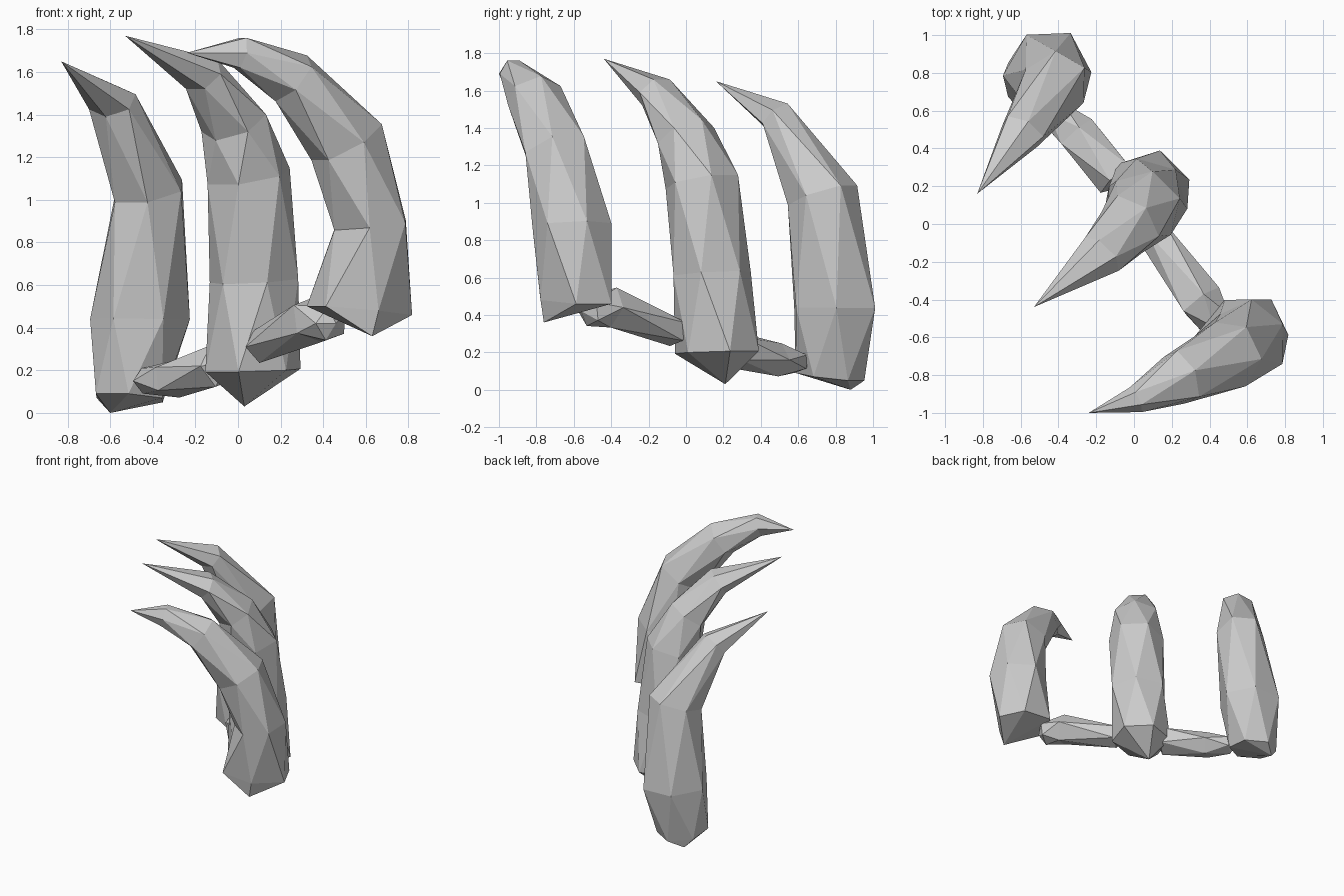
import bpy, bmesh
from math import cos, sin, tau
from mathutils import Vector

if "Cube" in bpy.data.objects:
    bpy.data.objects.remove(bpy.data.objects["Cube"])


def loft(name, heading, start, rings, tip, sides=6):
    """Faceted tube: staggered rings (x, y, z, half width, half depth), closed to a point at both ends."""
    bm = bmesh.new()
    side = Vector((heading[1], -heading[0], 0)).normalized()
    centres = [Vector(r[:3]) for r in rings] + [Vector(tip)]
    loops = []
    for k, (x, y, z, w, d) in enumerate(rings):
        tangent = (centres[k + 1] - centres[max(k - 1, 0)]).normalized()
        depth = side.cross(tangent).normalized()
        loop = []
        for i in range(sides):
            a = tau * (i + k / 2) / sides
            loop.append(bm.verts.new(centres[k] + 1.04 * (side * w * cos(a) + depth * d * sin(a))))
        loops.append(loop)
    for a, b in zip(loops, loops[1:]):
        for i in range(sides):
            j = (i + 1) % sides
            bm.faces.new((a[i], a[j], b[i]))
            bm.faces.new((a[j], b[j], b[i]))
    for loop, end in ((loops[0], start), (loops[-1], tip)):
        apex = bm.verts.new(end)
        for i in range(sides):
            bm.faces.new((loop[i], loop[(i + 1) % sides], apex))
    bmesh.ops.recalc_face_normals(bm, faces=bm.faces)
    mesh = bpy.data.meshes.new(name)
    bm.to_mesh(mesh)
    bm.free()
    obj = bpy.data.objects.new(name, mesh)
    bpy.context.collection.objects.link(obj)
    return obj


# Three curved claws, each turned a little further round
loft("claw_back", (-0.5, -0.87), (-0.60, 0.88, 0.0), [
    (-0.51, 0.77, 0.07, 0.17, 0.18),
    (-0.46, 0.795, 0.44, 0.22, 0.24),
    (-0.42, 0.73, 1.04, 0.17, 0.19),
    (-0.59, 0.49, 1.46, 0.12, 0.09)], (-0.83, 0.16, 1.65))

loft("claw_middle", (-0.7, -0.71), (0.03, 0.21, 0.03), [
    (0.07, 0.165, 0.20, 0.21, 0.23),
    (0.075, 0.14, 0.62, 0.21, 0.20),
    (0.05, 0.085, 1.11, 0.195, 0.195),
    (-0.02, 0.00, 1.36, 0.17, 0.14),
    (-0.17, -0.16, 1.59, 0.12, 0.09)], (-0.53, -0.44, 1.77))

loft("claw_front", (-0.9, -0.43), (0.63, -0.76, 0.36), [
    (0.57, -0.59, 0.48, 0.20, 0.25),
    (0.62, -0.61, 0.88, 0.21, 0.18),
    (0.51, -0.69, 1.27, 0.18, 0.18),
    (0.25, -0.81, 1.57, 0.15, 0.13),
    (0.01, -0.93, 1.69, 0.07, 0.08)], (-0.24, -1.0, 1.69))

# Struts joining the claw bases
loft("strut_back", (0.65, -0.75), (-0.46, 0.66, 0.15), [
    (-0.43, 0.60, 0.15, 0.08, 0.06),
    (-0.31, 0.48, 0.16, 0.11, 0.09),
    (-0.09, 0.24, 0.22, 0.11, 0.10)], (-0.05, 0.20, 0.23), 5)

loft("strut_front", (0.6, -0.8), (0.08, -0.01, 0.30), [
    (0.11, -0.05, 0.31, 0.09, 0.08),
    (0.35, -0.41, 0.44, 0.12, 0.11),
    (0.44, -0.52, 0.42, 0.09, 0.08)], (0.46, -0.56, 0.42), 5)
